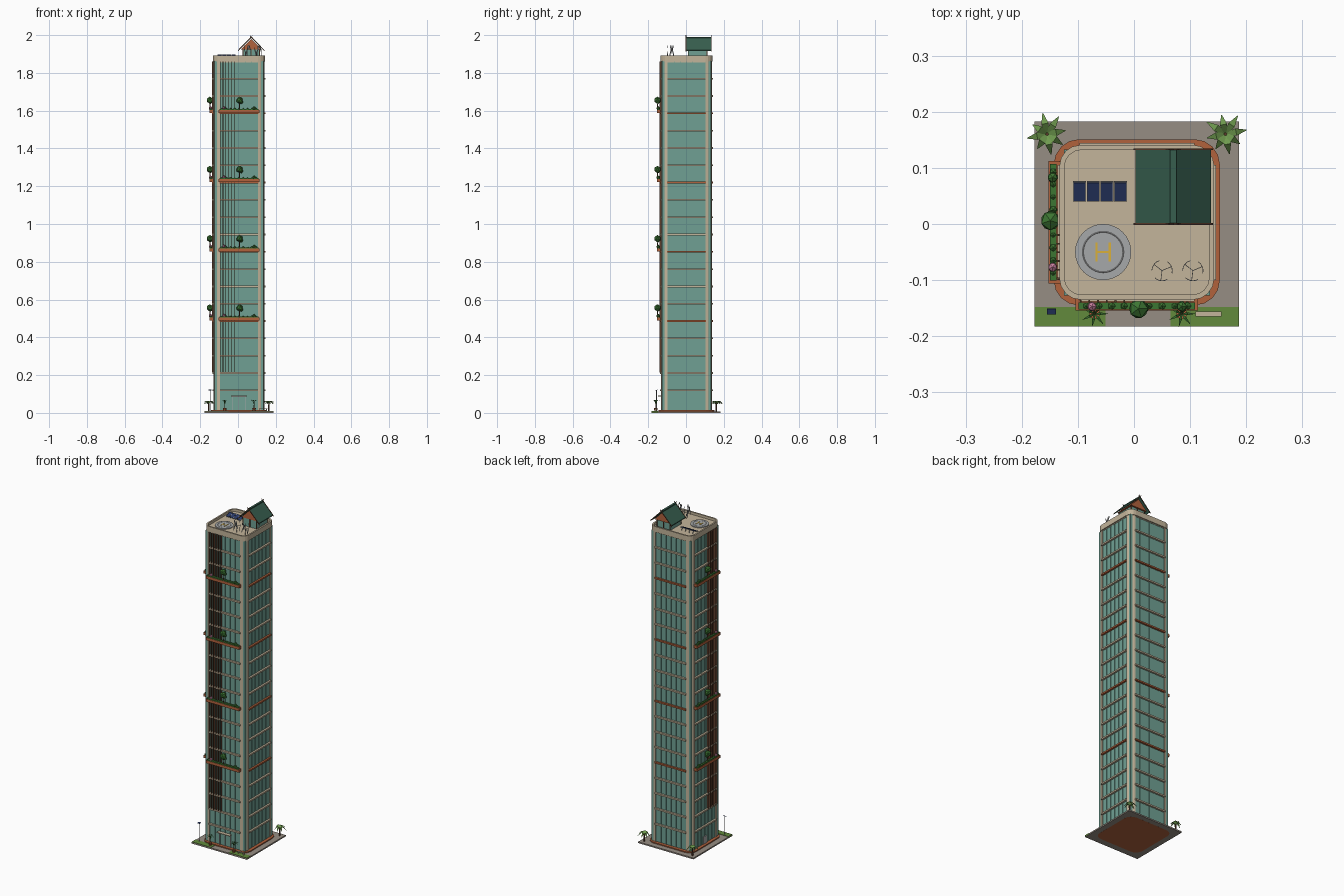
import bpy, bmesh, math, random
from mathutils import Matrix, Vector

if "Cube" in bpy.data.objects:
    bpy.data.objects.remove(bpy.data.objects["Cube"])

random.seed(3)
T, R = Matrix.Translation, Matrix.Rotation


def mat(name, hexcol):
    m = bpy.data.materials.new(name)
    c = [int(hexcol[i:i + 2], 16) / 255 for i in (0, 2, 4)]
    m.diffuse_color = [v ** 2.2 for v in c] + [1]
    m.use_nodes = True
    m.node_tree.nodes["Principled BSDF"].inputs["Base Color"].default_value = m.diffuse_color
    return m


BEIGE = mat("concrete", "C2B399")
GLASS = mat("glass", "6F9F92")
TERRA = mat("terracotta", "B0623F")
WOOD = mat("wood", "5E4030")
GREEN = mat("leaves", "3F7536")
PALM = mat("palm_leaves", "6F9A50")
PINK = mat("flowers", "C77F9E")
ROOF = mat("roof_tiles", "3A5F50")
PAVE = mat("paving", "958C82")
GRASS = mat("grass", "62883F")
GRAY = mat("metal", "A5A7A8")
BLUE = mat("solar", "2C3A66")
YELLOW = mat("yellow", "D9AE3C")


class Part:
    """Collects primitives into one named object."""

    def __init__(self, name, material):
        self.name, self.material, self.bm = name, material, bmesh.new()

    def box(self, x, y, z, sx, sy, sz, m=Matrix()):
        bmesh.ops.create_cube(self.bm, size=1, matrix=m @ T((x, y, z)) @ Matrix.Diagonal((sx, sy, sz, 1)))
        return self

    def cyl(self, x, y, z0, z1, r0, r1=None, n=8, m=Matrix()):
        bmesh.ops.create_cone(self.bm, cap_ends=True, segments=n, radius1=r0, radius2=r0 if r1 is None else r1,
                              depth=z1 - z0, matrix=m @ T((x, y, (z0 + z1) / 2)))
        return self

    def ball(self, x, y, z, r, m=Matrix(), sub=1):
        bmesh.ops.create_icosphere(self.bm, subdivisions=sub, radius=r, matrix=m @ T((x, y, z)))
        return self

    def prism(self, pts, z0, z1, m=Matrix()):
        f = self.bm.faces.new([self.bm.verts.new(m @ Vector((x, y, z0))) for x, y in pts])
        g = bmesh.ops.extrude_face_region(self.bm, geom=[f])
        d = m.to_3x3() @ Vector((0, 0, z1 - z0))
        bmesh.ops.translate(self.bm, vec=d, verts=[v for v in g["geom"] if isinstance(v, bmesh.types.BMVert)])
        return self

    def strip(self, pts, width, m=Matrix()):
        # bent leaf: widest in the middle, pointed at the tip
        rows = []
        for i, (x, z) in enumerate(pts):
            w = width * (0.4, 1, 0.1)[i] / 2
            rows.append([self.bm.verts.new(m @ Vector((x, s * w, z))) for s in (-1, 1)])
        for a, b in zip(rows, rows[1:]):
            self.bm.faces.new((a[0], b[0], b[1], a[1]))
        return self

    def done(self):
        bmesh.ops.recalc_face_normals(self.bm, faces=self.bm.faces)
        me = bpy.data.meshes.new(self.name)
        self.bm.to_mesh(me)
        self.bm.free()
        ob = bpy.data.objects.new(self.name, me)
        me.materials.append(self.material)
        bpy.context.collection.objects.link(ob)
        return ob


def rounded(h, r, seg=4):
    return [((h - r) * sx + r * math.cos(a), (h - r) * sy + r * math.sin(a))
            for q, (sx, sy) in enumerate(((1, 1), (-1, 1), (-1, -1), (1, -1)))
            for a in [(q + i / seg) * math.pi / 2 for i in range(seg + 1)]]


C = T((0.005, 0.003, 0))                                         # tower axis
SIDES = [C @ R(k * math.pi / 2, 4, 'Z') for k in range(4)]       # front, right, back, left
FLOORS = [0.12 + 0.0916 * k for k in range(20)]
GARDENS = (4, 8, 12, 16)
TOP, ROOFZ = 1.86, 1.878

# Site: paving, lawn, path, plinth
Part("ground_plate", PAVE).box(0.005, 0, 0.004, 0.364, 0.366, 0.008).done()
Part("lawn", GRASS).box(-0.114, -0.165, 0.006, 0.126, 0.035, 0.009).box(0.126, -0.165, 0.006, 0.122, 0.035, 0.009).done()
Part("base_plinth", TERRA).prism(rounded(0.148, 0.045), -0.0002, 0.014, C).done()

# Tower body: glass core, corner columns, mullions
Part("glass_core", GLASS).box(0, 0, 0.936, 0.26, 0.26, 1.852, C).done()
cols, mull = Part("corner_columns", BEIGE), Part("window_mullions", GLASS)
arc = [(0.1 + 0.035 * math.cos(i * math.pi / 8), 0.1 + 0.035 * math.sin(i * math.pi / 8)) for i in range(5)]
for m in SIDES:
    cols.prism([(0.1, 0.1)] + arc, 0.01, TOP, m)
    for i in range(5):
        mull.box(-0.066 + i * 0.033, -0.1305, 0.936, 0.002, 0.003, 1.85, m)
cols.done()
mull.done()

# Floor ledges, terracotta on the garden floors
ledge, band = Part("floor_ledges", BEIGE), Part("garden_floor_bands", TERRA)
for k, z in enumerate(FLOORS[:-1]):
    for m in SIDES:
        (band if k in GARDENS else ledge).box(0, -0.134, z, 0.205, 0.014, 0.009, m)
ledge.done()
band.done()

# Vertical sun louvres and hanging gardens on the front and left
louvre, planter = Part("sun_louvres", WOOD), Part("planters", TERRA)
hedge, trunk, bush, flower = (Part("planter_hedges", GREEN), Part("tree_trunks", WOOD),
                              Part("tree_crowns", GREEN), Part("flower_bushes", PINK))
for m, s in ((SIDES[0], 1), (SIDES[3], -1)):
    for i in range(6):
        louvre.box(s * (-0.1 + i * 0.0155), -0.136, 1.037, 0.003, 0.014, 1.646, m)
    for k in GARDENS:
        z = FLOORS[k]
        planter.box(0, -0.147, z + 0.01, 0.218, 0.02, 0.016, m)
        hedge.box(0, -0.149, z + 0.02, 0.208, 0.012, 0.008, m)
        for i in range(9):
            hedge.ball(-0.09 + i * 0.0225, -0.149, z + 0.022, random.uniform(0.005, 0.008), m)
        trunk.cyl(s * 0.003, -0.153, z + 0.01, z + 0.06, 0.003, 0.002, 6, m)
        bush.ball(s * 0.003, -0.154, z + 0.07, 0.019, m).ball(s * 0.012, -0.152, z + 0.06, 0.011, m)
        bush.ball(s * 0.08, -0.15, z + 0.027, 0.01, m)
        flower.ball(s * -0.08, -0.15, z + 0.029, 0.009, m)
for p in (louvre, planter, hedge, trunk, bush, flower):
    p.done()

# Entrance door, canopy and side door
door = Part("entrance_frame", GRAY)
for x in (-0.036, 0, 0.036):
    door.box(x, -0.131, 0.048, 0.003, 0.006, 0.075, C)
door.box(0, -0.131, 0.085, 0.075, 0.006, 0.004, C).done()
Part("entrance_canopy", BEIGE).box(0, -0.14, 0.09, 0.085, 0.022, 0.004, C).done()
Part("side_door", GRAY).box(0, -0.131, 0.035, 0.03, 0.006, 0.045, SIDES[3]).done()

# Roof slab and parapet ring
Part("roof_slab", BEIGE).prism(rounded(0.132, 0.035), TOP - 0.004, ROOFZ, C).done()
par = Part("parapet", BEIGE)
loops = [[par.bm.verts.new(C @ Vector((x, y, z))) for x, y in rounded(h, r)]
         for h, r, z in ((0.138, 0.038, TOP), (0.138, 0.038, 1.893), (0.129, 0.03, 1.893), (0.129, 0.03, TOP))]
for a, b in zip(loops, loops[1:] + loops[:1]):
    for i in range(len(a)):
        j = (i + 1) % len(a)
        par.bm.faces.new((a[i], a[j], b[j], b[i]))
par.done()

# Helipad
Part("helipad", GRAY).cyl(-0.055, -0.05, ROOFZ, ROOFZ + 0.004, 0.05, n=32).done()
bpy.ops.mesh.primitive_torus_add(location=(-0.055, -0.05, ROOFZ + 0.004), major_radius=0.036, minor_radius=0.001,
                                 major_segments=32, minor_segments=4)
bpy.context.object.name = "helipad_ring"
H = Part("helipad_marking", YELLOW)
for x, w, l in ((-0.067, 0.004, 0.034), (-0.043, 0.004, 0.034), (-0.055, 0.022, 0.004)):
    H.box(x, -0.05, ROOFZ + 0.0045, w, l, 0.002)
H.done()

# Solar panels on tilted frames
frame, cells = Part("solar_frames", GRAY), Part("solar_panels", BLUE)
for i in range(4):
    m = T((-0.097 + i * 0.0243, 0.058, ROOFZ + 0.012)) @ R(math.radians(20), 4, 'X')
    frame.box(0, 0, 0, 0.023, 0.038, 0.002, m).box(0, 0.012, -0.009, 0.002, 0.002, 0.016, m)
    cells.box(0, 0, 0.0015, 0.02, 0.034, 0.0015, m)
frame.done()
cells.done()

# Vertical-axis wind turbines
turb = Part("wind_turbines", GRAY)
for x in (0.05, 0.105):
    turb.cyl(x, -0.083, ROOFZ, 1.945, 0.0015, n=6)
    for i in range(3):
        m = T((x, -0.083, 0)) @ R(i * 2.094 + 0.4, 4, 'Z')
        turb.box(0.009, 0, 1.918, 0.018, 0.0012, 0.0012, m)
        for j in range(5):
            turb.box(0.018, 0, 1.898 + j * 0.01, 0.0012, 0.006, 0.0115, m @ R((j - 2) * 0.25, 4, 'Z'))
turb.done()

# Rooftop pavilion with gable roof
HX, HY0, HY1, EAVE, RIDGE = 0.07, 0.0, 0.133, 1.917, 1.984
Part("pavilion_walls", GLASS).box(HX, 0.062, 1.9, 0.086, 0.1, 0.05).done()
posts = Part("pavilion_posts", WOOD)
for x in (-0.043, 0, 0.043):
    for y in (0.012, 0.112):
        posts.box(HX + x, y, 1.9, 0.005, 0.005, 0.052)
posts.done()
AXIS = T((HX, 0, 0)) @ R(math.pi / 2, 4, 'X')                    # profile x,z -> extruded along y
Part("pavilion_gable", TERRA).prism([(-0.054, 1.925), (0.054, 1.925), (0, RIDGE - 0.004)], -0.122, -0.01, AXIS).done()
tiles, barge = Part("pavilion_roof", ROOF), Part("crossed_bargeboards", WOOD)
for s in (-1, 1):
    tiles.prism([(0, RIDGE), (s * 0.067, EAVE), (s * 0.067, EAVE + 0.005), (0, RIDGE + 0.006)], -HY1, -HY0, AXIS)
    for y in (HY0, HY1):
        barge.prism([(-s * 0.009, RIDGE + 0.014), (s * 0.071, EAVE - 0.004), (s * 0.071, EAVE + 0.003),
                     (-s * 0.007, RIDGE + 0.016)], -y - 0.0015, -y + 0.0015, AXIS)
tiles.box(HX, 0.0665, RIDGE + 0.004, 0.012, 0.133, 0.006).done()
barge.done()

# Palms at the back corners, potted plants by the entrance
stem, leaf = Part("palm_trunks", WOOD), Part("palm_fronds", PALM)
for x, y in ((-0.155, 0.16), (0.163, 0.16)):
    stem.cyl(x, y, 0.006, 0.052, 0.005, 0.003, 6)
    for i in range(8):
        r = random.uniform(0.85, 1.1)
        leaf.strip([(0, 0.05), (0.018 * r, 0.064), (0.036 * r, 0.046)], 0.013,
                   T((x, y, 0)) @ R(i * math.pi / 4 + 0.2, 4, 'Z'))
pots, shoots = Part("entrance_pots", TERRA), Part("potted_plants", GREEN)
for x in (-0.07, 0.085):
    pots.cyl(x, -0.16, 0.008, 0.026, 0.007, 0.01, 8)
    stem.cyl(x, -0.16, 0.02, 0.055, 0.002, 0.0015, 5)
    for i in range(7):
        shoots.strip([(0, 0.045), (0.01, 0.068), (0.024, 0.062)], 0.005, T((x, -0.16, 0)) @ R(i * 0.9, 4, 'Z'))
for p in (stem, leaf, pots, shoots):
    p.done()

# Street furniture: bench and solar lamp
Part("bench", BEIGE).box(0.133, -0.16, 0.022, 0.046, 0.009, 0.004).box(0.115, -0.16, 0.014, 0.004, 0.007, 0.014) \
    .box(0.151, -0.16, 0.014, 0.004, 0.007, 0.014).done()
Part("lamp_pole", GRAY).cyl(-0.147, -0.156, 0.006, 0.12, 0.0015, n=6).done()
Part("lamp_solar_panel", BLUE).box(0, 0, 0, 0.016, 0.011, 0.002, T((-0.147, -0.156, 0.121)) @ R(0.35, 4, 'X')).done()
